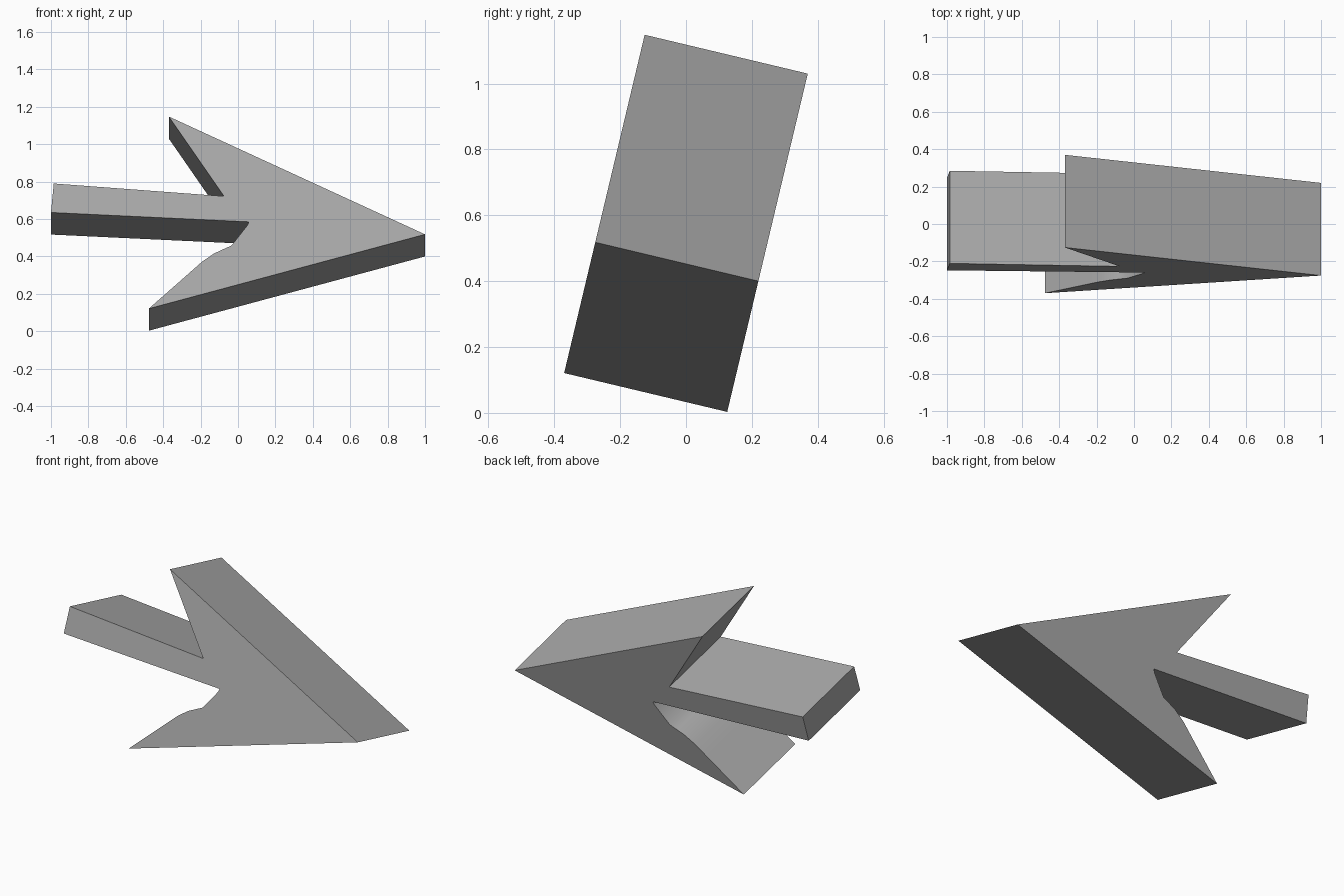
import bpy, bmesh, math
from mathutils import Vector

if "Cube" in bpy.data.objects:
    bpy.data.objects.remove(bpy.data.objects["Cube"])

# Arrow outline as seen from the front (x, z)
outline = [
    (1.0, 0.518), (-0.37, 1.148), (-0.075, 0.722),              # tip and upper barb
    (-0.985, 0.79), (-1.0, 0.635), (0.058, 0.585),              # shaft
    (0.05, 0.566), (-0.035, 0.458), (-0.08, 0.438), (-0.126, 0.417),
    (-0.19, 0.374), (-0.26, 0.312), (-0.477, 0.121),            # ragged lower barb
]
TILT = math.atan2(0.245, 1.029)   # arrow leans back
DEPTH = 0.509

# Front face lies on the tilted plane
bm = bmesh.new()
verts = [bm.verts.new((x, -0.37 + (z - 0.121) * math.tan(TILT), z)) for x, z in outline]
front = bm.faces.new(verts)

# Extrude perpendicular to the tilted face
ext = bmesh.ops.extrude_face_region(bm, geom=[front], use_keep_orig=True)
offset = Vector((0, math.cos(TILT), -math.sin(TILT))) * DEPTH
bmesh.ops.translate(bm, vec=offset,
                    verts=[g for g in ext["geom"] if isinstance(g, bmesh.types.BMVert)])
bmesh.ops.recalc_face_normals(bm, faces=bm.faces)

mesh = bpy.data.meshes.new("arrow")
bm.to_mesh(mesh)
bm.free()
arrow = bpy.data.objects.new("arrow", mesh)
bpy.context.collection.objects.link(arrow)

# Plain grey
grey = bpy.data.materials.new("grey")
grey.diffuse_color = (0.4, 0.4, 0.4, 1)
grey.use_nodes = True
grey.node_tree.nodes["Principled BSDF"].inputs["Base Color"].default_value = grey.diffuse_color
mesh.materials.append(grey)

# Smooth only the shallow curve of the lower barb
bpy.context.view_layer.objects.active = arrow
arrow.select_set(True)
bpy.ops.object.shade_smooth_by_angle(angle=math.radians(35))
